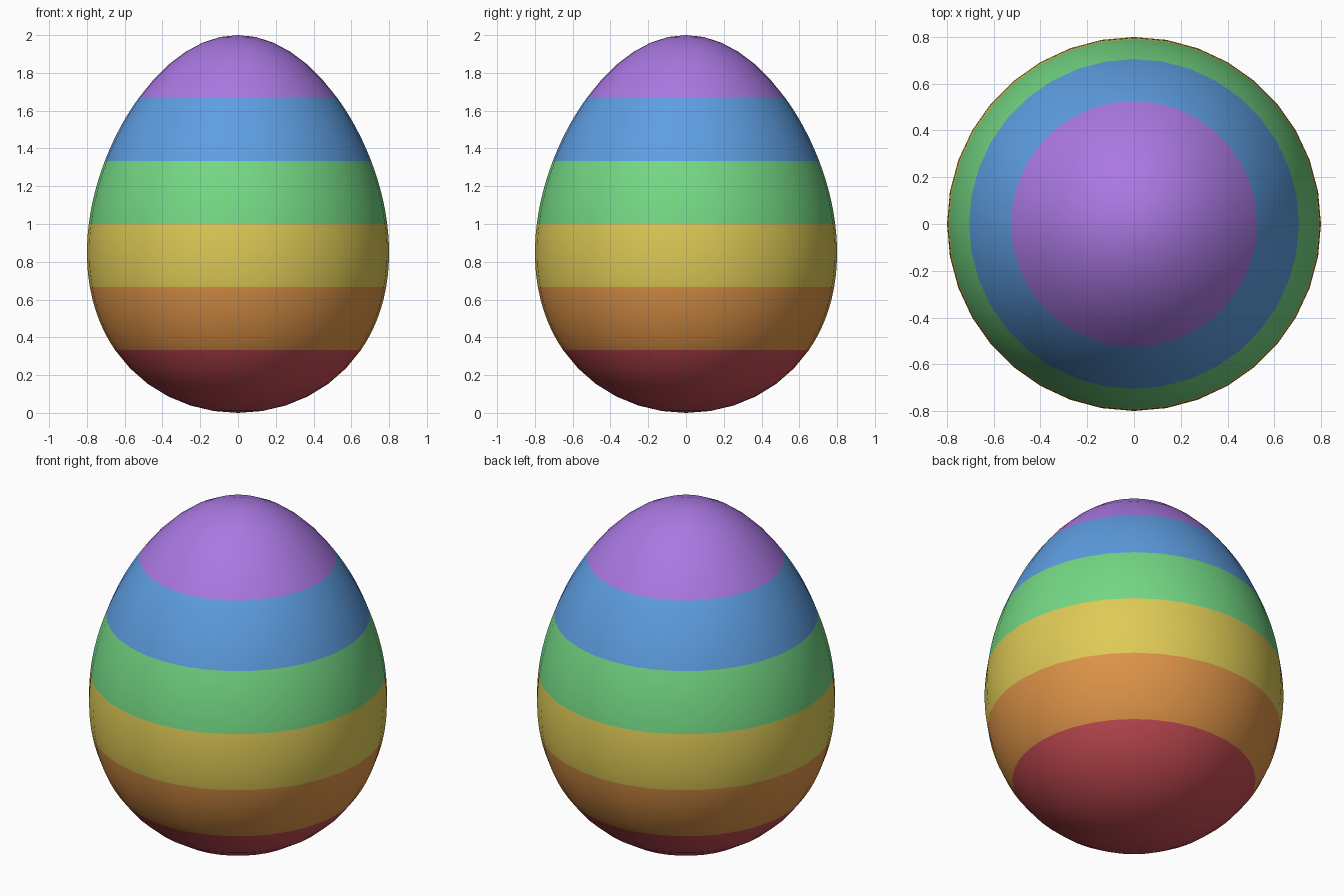
import bpy, bmesh, math

if "Cube" in bpy.data.objects:
    bpy.data.objects.remove(bpy.data.objects["Cube"])

SIDES = 36      # segments around the egg
STEPS = 6       # rings inside each colour band

# One material per band, bottom to top (sRGB picked, stored linear)
bands = [("red", (198, 76, 84)), ("orange", (222, 148, 72)), ("yellow", (222, 202, 86)),
         ("green", (116, 216, 132)), ("blue", (94, 158, 226)), ("purple", (170, 120, 226))]


def linear(c):
    c /= 255
    return c / 12.92 if c <= 0.04045 else ((c + 0.055) / 1.055) ** 2.4


mesh = bpy.data.meshes.new("striped_egg")
for name, rgb in bands:
    mat = bpy.data.materials.new(name)
    mat.diffuse_color = (*[linear(c) for c in rgb], 1)
    mat.use_nodes = True
    mat.node_tree.nodes["Principled BSDF"].inputs["Base Color"].default_value = mat.diffuse_color
    mesh.materials.append(mat)

# Ring heights (-1..1): band edges exact, evenly spaced in angle between them
n = len(bands)
edges = [math.acos(1 - 2 * i / n) for i in range(n + 1)]
angles = [a + (b - a) * s / STEPS for a, b in zip(edges, edges[1:]) for s in range(STEPS)]

# Egg shell: a sphere profile that narrows with height
bm = bmesh.new()
bottom, top = bm.verts.new((0, 0, 0)), bm.verts.new((0, 0, 2))
rings = []
for a in angles[1:]:
    h = -math.cos(a)
    r = math.sin(a) * (0.79 - 0.126 * h)
    rings.append([bm.verts.new((r * math.cos(2 * math.pi * (k + 0.5) / SIDES + math.pi / SIDES),
                                r * math.sin(2 * math.pi * (k + 0.5) / SIDES + math.pi / SIDES),
                                1 + h)) for k in range(SIDES)])
for k in range(SIDES):
    j = (k + 1) % SIDES
    bm.faces.new((bottom, rings[0][j], rings[0][k]))
    bm.faces.new((top, rings[-1][k], rings[-1][j]))
    for lo, hi in zip(rings, rings[1:]):
        bm.faces.new((lo[k], lo[j], hi[j], hi[k]))

# Stripes by height
for f in bm.faces:
    f.smooth = True
    f.material_index = min(n - 1, int(f.calc_center_median().z * n / 2))
bmesh.ops.recalc_face_normals(bm, faces=bm.faces)
bm.to_mesh(mesh)
bm.free()

egg = bpy.data.objects.new("striped_egg", mesh)
bpy.context.collection.objects.link(egg)
